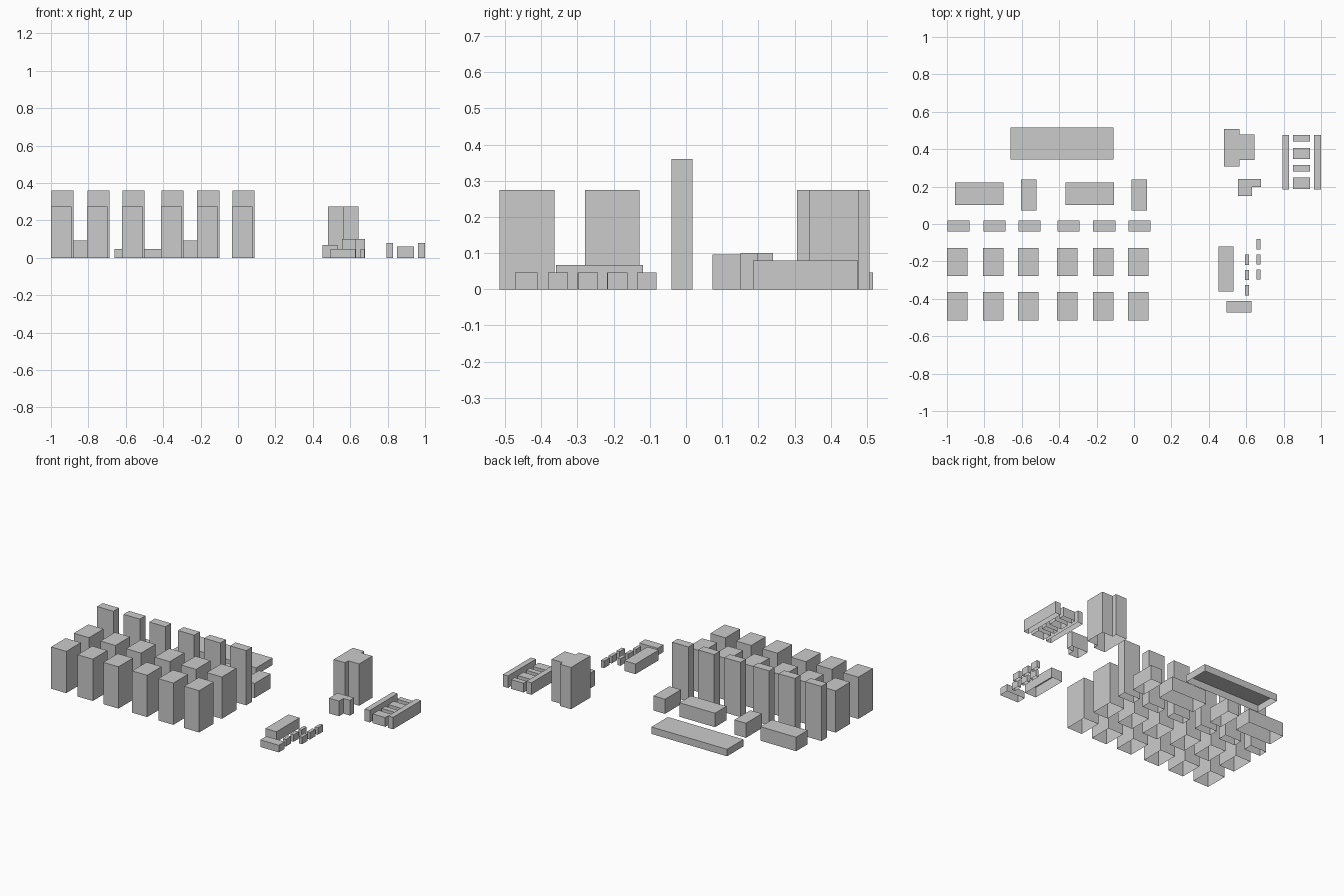
import bpy, bmesh


def prism(name, outline, h):
    """Flat-shaded block from a counter-clockwise outline, open underneath."""
    bm = bmesh.new()
    low = [bm.verts.new((x, y, 0)) for x, y in outline]
    top = [bm.verts.new((x, y, h)) for x, y in outline]
    n = len(outline)
    for i in range(n):
        j = (i + 1) % n
        bm.faces.new((low[i], low[j], top[j], top[i]))
    bm.faces.new(top)
    me = bpy.data.meshes.new(name)
    bm.to_mesh(me)
    bm.free()
    ob = bpy.data.objects.new(name, me)
    bpy.context.collection.objects.link(ob)
    return ob


def block(name, x0, x1, y0, y1, h):
    return prism(name, [(x0, y0), (x1, y0), (x1, y1), (x0, y1)], h)


# Six columns of apartment towers, each with a taller slab behind
for i, x in enumerate((-1.0, -0.807, -0.62, -0.411, -0.22, -0.032)):
    block(f"front_tower_{i}", x, x + 0.11, -0.515, -0.364, 0.275)
    block(f"middle_tower_{i}", x, x + 0.11, -0.279, -0.128, 0.275)
    block(f"tall_slab_{i}", x + 0.002, x + 0.12, -0.04, 0.018, 0.36)

# Low blocks behind the towers
for i, (x0, x1) in enumerate(((-0.957, -0.697), (-0.366, -0.108))):
    block(f"wide_low_block_{i}", x0, x1, 0.102, 0.222, 0.092)
for i, x in enumerate((-0.604, -0.014)):
    block(f"narrow_low_block_{i}", x, x + 0.084, 0.073, 0.239, 0.096)
block("long_hall", -0.661, -0.11, 0.346, 0.517, 0.046)

# Stepped tower and its L-shaped annex
prism("stepped_tower", [(0.482, 0.307), (0.564, 0.307), (0.564, 0.342),
                        (0.643, 0.342), (0.643, 0.478), (0.564, 0.478),
                        (0.564, 0.507), (0.482, 0.507)], 0.275)
prism("annex", [(0.557, 0.151), (0.63, 0.151), (0.63, 0.197),
                (0.678, 0.197), (0.678, 0.24), (0.557, 0.24)], 0.1)

# Two long wings with four short blocks between them
for i, x in enumerate((0.793, 0.963)):
    block(f"long_wing_{i}", x, x + 0.037, 0.185, 0.476, 0.079)
for i, (y0, y1) in enumerate(((0.187, 0.249), (0.281, 0.316),
                              (0.348, 0.406), (0.44, 0.476))):
    block(f"cross_block_{i}", 0.85, 0.941, y0, y1, 0.061)

# Low hall, side hall and two rows of small houses
block("low_hall", 0.451, 0.532, -0.36, -0.119, 0.067)
block("side_hall", 0.494, 0.628, -0.473, -0.411, 0.047)
for i in range(3):
    block(f"inner_house_{i}", 0.593, 0.615, -0.381 + 0.081 * i, -0.326 + 0.081 * i, 0.046)
    block(f"outer_house_{i}", 0.654, 0.676, -0.298 + 0.081 * i, -0.243 + 0.081 * i, 0.046)
